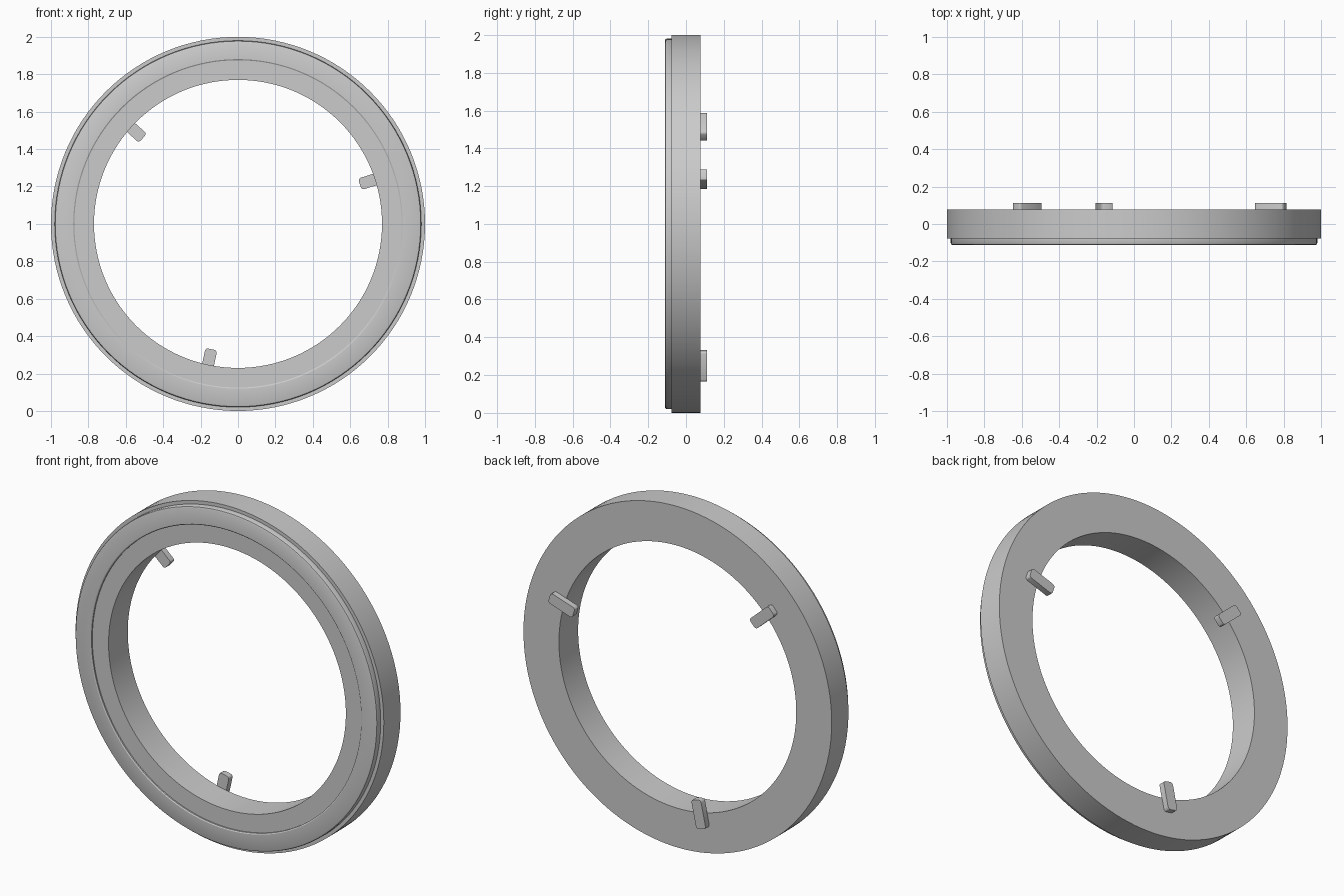
import bpy, bmesh, math
from mathutils import Matrix, Vector

if "Cube" in bpy.data.objects:
    bpy.data.objects.remove(bpy.data.objects["Cube"])

CENTRE = Vector((0, 0, 1))
SEGMENTS = 128


def finish(bm, name):
    bmesh.ops.recalc_face_normals(bm, faces=bm.faces[:])
    mesh = bpy.data.meshes.new(name)
    bm.to_mesh(mesh)
    bm.free()
    obj = bpy.data.objects.new(name, mesh)
    bpy.context.collection.objects.link(obj)
    bpy.ops.object.select_all(action='DESELECT')
    obj.select_set(True)
    bpy.context.view_layer.objects.active = obj
    bpy.ops.object.shade_smooth_by_angle(angle=math.radians(30))
    return obj


def lathe_ring(name, profile):
    """Revolve a closed (radius, y) profile about the y axis."""
    bm = bmesh.new()
    loops = []
    for i in range(SEGMENTS):
        a = 2 * math.pi * i / SEGMENTS
        loops.append([bm.verts.new(CENTRE + Vector((r * math.cos(a), y, r * math.sin(a))))
                      for r, y in profile])
    n = len(profile)
    for i in range(SEGMENTS):
        p, q = loops[i], loops[(i + 1) % SEGMENTS]
        for j in range(n):
            k = (j + 1) % n
            bm.faces.new((p[j], p[k], q[k], q[j]))
    return finish(bm, name)


def lug(name, degrees):
    """Small radial block on the back face, rounded at its upright edges."""
    bm = bmesh.new()
    bmesh.ops.create_cube(bm, size=1)
    bmesh.ops.scale(bm, vec=(0.165, 0.036, 0.064), verts=bm.verts[:])
    edges = [e for e in bm.edges
             if abs(e.verts[0].co.y - e.verts[1].co.y) > 0.01]
    bmesh.ops.bevel(bm, geom=edges, offset=0.015, segments=3,
                    profile=0.5, affect='EDGES')
    bmesh.ops.translate(bm, vec=(0.7675, 0.094, 0), verts=bm.verts[:])
    turn = Matrix.Rotation(-math.radians(degrees), 4, 'Y')
    bmesh.ops.transform(bm, matrix=Matrix.Translation(CENTRE) @ turn, verts=bm.verts[:])
    return finish(bm, name)


# Ring body with a raised front bezel and a slightly recessed inner lip
lathe_ring("ring_body", [
    (0.77, 0.078), (1.0, 0.078), (1.0, -0.077), (0.98, -0.077),
    (0.98, -0.102), (0.977, -0.109), (0.970, -0.112),
    (0.881, -0.112), (0.875, -0.108), (0.875, -0.10), (0.77, -0.10),
])

# Three mounting lugs spaced evenly around the back
for i in range(3):
    lug(f"mounting_lug_{i + 1}", 18 + 120 * i)
